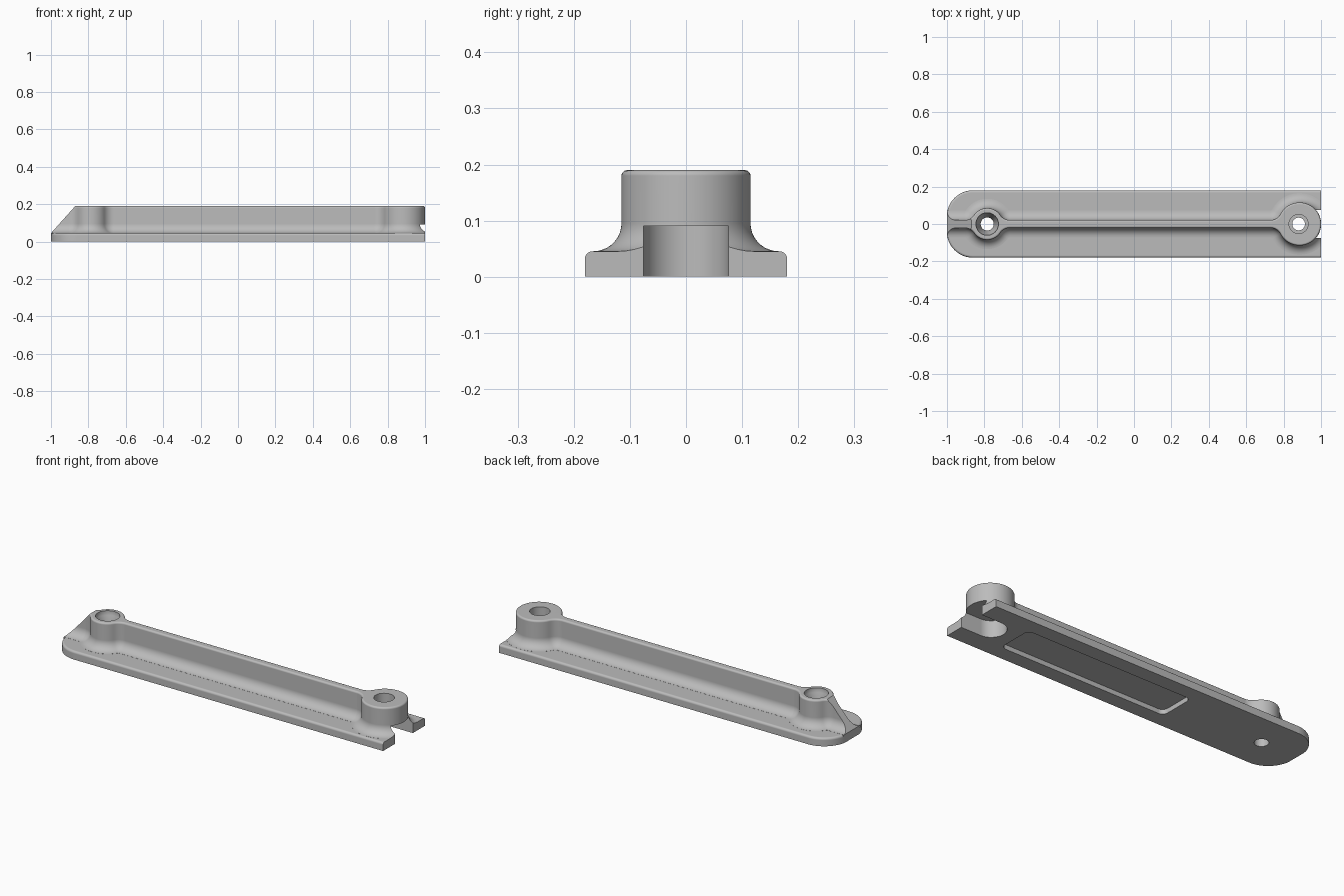
import bpy
import bmesh
from math import sin, cos, asin, sqrt, radians, degrees

if "Cube" in bpy.data.objects:
    bpy.data.objects.remove(bpy.data.objects["Cube"], do_unlink=True)

grey = bpy.data.materials.new("plain grey")
grey.use_nodes = True
COLOUR = (0.5, 0.5, 0.5, 1)
grey.diffuse_color = COLOUR
grey.node_tree.nodes["Principled BSDF"].inputs["Base Color"].default_value = COLOUR


def arc(cx, cy, r, start, end, n, side=1):
    """Outline points (x, y, normal x, normal y) along an arc, in degrees."""
    out = []
    for i in range(n + 1):
        t = radians(start + (end - start) * i / n)
        c, s = cos(t), sin(t)
        out.append((cx + r * c, cy + r * s, side * c, side * s))
    return out


def mirrored(half):
    """Close a half outline by mirroring it across y = 0."""
    other = [(x, -y, nx, -ny) for x, y, nx, ny in reversed(half) if abs(y) > 1e-5]
    return half + other


def finish(name, bm):
    bmesh.ops.recalc_face_normals(bm, faces=bm.faces)
    mesh = bpy.data.meshes.new(name)
    bm.to_mesh(mesh)
    bm.free()
    mesh.materials.append(grey)
    obj = bpy.data.objects.new(name, mesh)
    bpy.context.collection.objects.link(obj)
    return obj


def loft(name, outline, levels):
    """Stack copies of the outline, each moved along its normals, and skin them."""
    bm = bmesh.new()
    rings = [[bm.verts.new((x + nx * d, y + ny * d, z)) for x, y, nx, ny in outline]
             for d, z in levels]
    n = len(outline)
    for low, high in zip(rings, rings[1:]):
        for i in range(n):
            j = (i + 1) % n
            bm.faces.new((low[i], low[j], high[j], high[i]))
    bm.faces.new(rings[0])
    bm.faces.new(rings[-1])
    return finish(name, bm)


def prism(name, points):
    """Side profile in x and z, extruded across the whole width."""
    bm = bmesh.new()
    face = bm.faces.new([bm.verts.new((x, -0.5, z)) for x, z in points])
    moved = bmesh.ops.extrude_face_region(bm, geom=[face])["geom"]
    bmesh.ops.translate(bm, vec=(0, 1, 0),
                        verts=[v for v in moved if isinstance(v, bmesh.types.BMVert)])
    return finish(name, bm)


def combine(target, tool, operation):
    mod = target.modifiers.new(operation, 'BOOLEAN')
    mod.operation = operation
    mod.solver = 'EXACT'
    mod.object = tool
    bpy.context.view_layer.objects.active = target
    bpy.ops.object.modifier_apply(modifier=mod.name)
    bpy.data.objects.remove(tool, do_unlink=True)


def round_edge(height, r, n=5):
    return [(-r + r * cos(radians(90 * i / n)), height - r + r * sin(radians(90 * i / n)))
            for i in range(n + 1)]


PLATE, TOP = 0.045, 0.19
RIB, BLEND, SWEEP = 0.021, 0.06, 0.05
SMALL_X, SMALL_R = -0.785, 0.085
LARGE_X, LARGE_R = 0.885, 0.115

# Base plate, with two rounded corners at one end
plate_half = arc(-0.861, 0.04, 0.14, 180, 90, 14) + [(1.05, 0.18, 0, 1)]
handle = loft("mounting_bar", mirrored(plate_half), [(0, 0)] + round_edge(PLATE, 0.012))


# Rib with two round bosses blended into it
def boss(cx, r, last):
    tilt = degrees(asin((RIB + BLEND) / (r + BLEND)))
    dx = sqrt((r + BLEND) ** 2 - (RIB + BLEND) ** 2)
    cy = RIB + BLEND
    pts = arc(cx - dx, cy, BLEND, -90, -tilt, 8, -1)[:-1]
    if last:
        return pts + arc(cx, 0, r, 180 - tilt, 0, 36)
    pts += arc(cx, 0, r, 180 - tilt, tilt, 20)[:-1]
    return pts + arc(cx + dx, cy, BLEND, tilt - 180, -90, 8, -1)


rib_half = [(-1.1, RIB, 0, 1)] + boss(SMALL_X, SMALL_R, False) + boss(LARGE_X, LARGE_R, True)
sweep = [(SWEEP * (1 - sin(radians(a))), PLATE + 0.0005 + SWEEP * (1 - cos(radians(a))))
         for a in range(0, 91, 10)]
rib = loft("rib", mirrored(rib_half), [(SWEEP, 0.032)] + sweep + round_edge(TOP, 0.01))
combine(handle, rib, 'UNION')

# Sloped nose and square tail
nose = prism("nose_cut", [(-0.805, 0.2625), (-1, PLATE), (-1, -0.1), (-1.3, -0.1), (-1.3, 0.2625)])
tail = prism("tail_cut", [(1, -0.1), (1.3, -0.1), (1.3, 0.3), (1, 0.3)])

# Open slot under the large boss
slot_half = arc(0.88, 0, 0.076, 180, 90, 14) + [(1.4, 0.076, 0, 1)]
slot = loft("slot_cut", mirrored(slot_half), [(0, -0.1), (0, 0.09)])

# Screw holes: tapered in the small boss, stepped in the large one
small_hole = loft("small_hole_cut", arc(SMALL_X, 0, 0, 0, 360, 40)[:-1],
                  [(0.035, -0.1), (0.035, 0.12), (0.06, 0.165), (0.06, 0.3)])
large_hole = loft("large_hole_cut", arc(0.88, 0, 0, 0, 360, 40)[:-1],
                  [(0.034, 0.05), (0.034, 0.13), (0.051, 0.13), (0.051, 0.3)])

# Shallow rounded pocket underneath
pocket_half = arc(-0.235, 0.07, 0.03, 180, 90, 6) + arc(0.705, 0.07, 0.03, 90, 0, 6)
pocket = loft("pocket_cut", mirrored(pocket_half), [(0, -0.1), (0, 0.025)])

for tool in (nose, tail, slot, small_hole, large_hole, pocket):
    combine(handle, tool, 'DIFFERENCE')

# Smooth shading with crisp edges and flat faces kept flat
bpy.ops.object.select_all(action='DESELECT')
handle.select_set(True)
bpy.context.view_layer.objects.active = handle
bpy.ops.object.shade_smooth_by_angle(angle=radians(30))
weighted = handle.modifiers.new("even_normals", 'WEIGHTED_NORMAL')
weighted.keep_sharp = True
